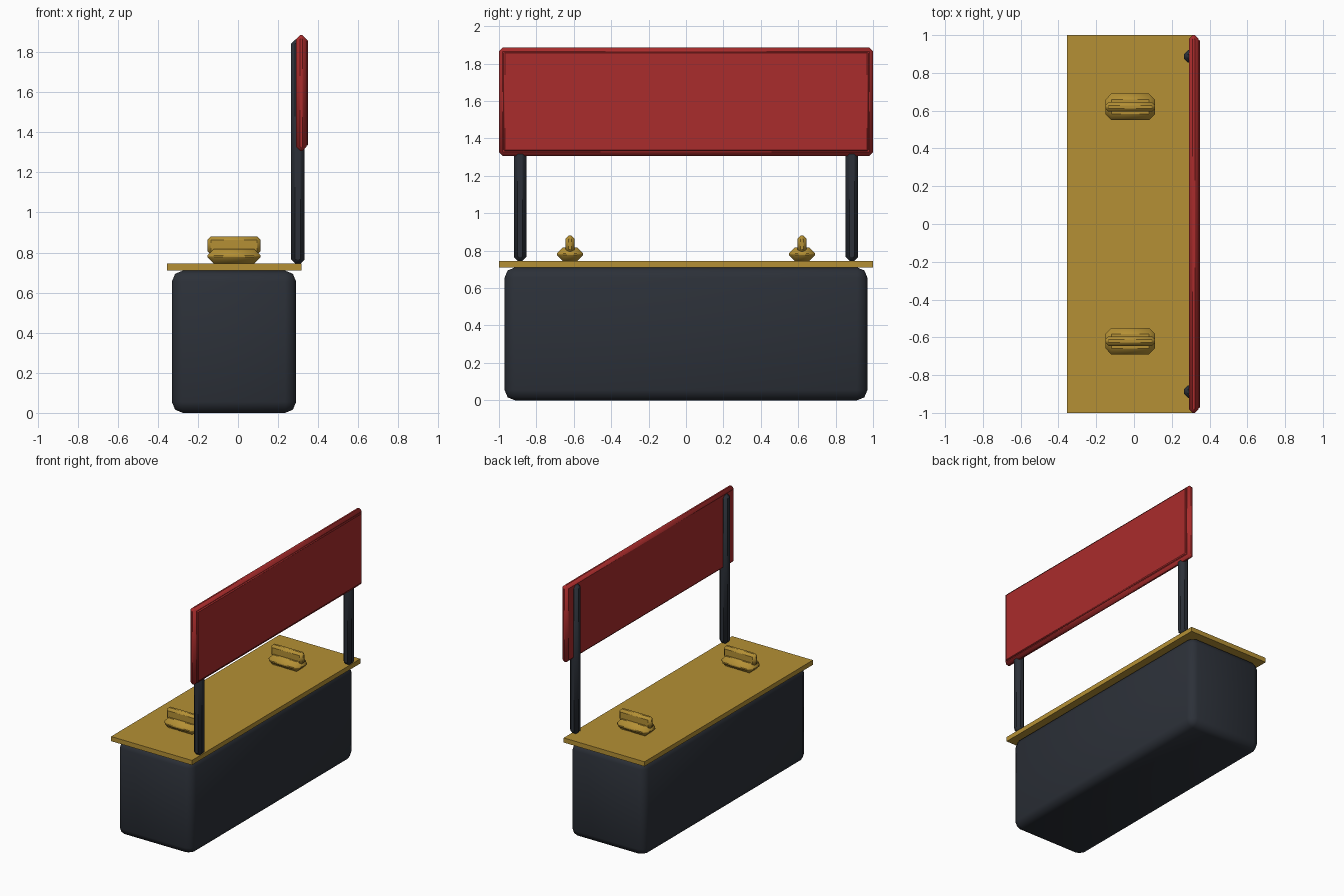
import bpy, math

if "Cube" in bpy.data.objects:
    bpy.data.objects.remove(bpy.data.objects["Cube"])


def material(name, rgb):
    m = bpy.data.materials.new(name)
    m.diffuse_color = (*rgb, 1)
    m.use_nodes = True
    m.node_tree.nodes["Principled BSDF"].inputs["Base Color"].default_value = m.diffuse_color
    return m


DARK = material("charcoal", (0.025, 0.03, 0.04))
GOLD = material("ochre", (0.46, 0.28, 0.035))
RED = material("red", (0.40, 0.025, 0.025))


def box(name, x, y, z, mat, bevel=0.0, segments=1, smooth=40):
    """Bevelled box from (min, max) ranges on each axis."""
    bpy.ops.mesh.primitive_cube_add(
        size=1, location=[(a + b) / 2 for a, b in (x, y, z)])
    ob = bpy.context.object
    ob.name = name
    ob.scale = [b - a for a, b in (x, y, z)]
    bpy.ops.object.transform_apply(location=False, rotation=False, scale=True)
    if bevel:
        mod = ob.modifiers.new("bevel", 'BEVEL')
        mod.width = bevel
        mod.segments = segments
        bpy.ops.object.modifier_apply(modifier="bevel")
    ob.data.materials.append(mat)
    bpy.ops.object.shade_smooth_by_angle(angle=math.radians(smooth))
    return ob


# Stall body and counter top
box("body", (-0.33, 0.29), (-0.97, 0.97), (0, 0.71), DARK, 0.055, 2, 60)
box("counter_top", (-0.355, 0.317), (-1, 1), (0.71, 0.745), GOLD)

# Sign board with a slightly raised front panel
box("sign_board", (0.29, 0.342), (-1, 1), (1.307, 1.885), RED, 0.02)
box("sign_panel", (0.32, 0.35), (-0.975, 0.975), (1.333, 1.862), RED, 0.006)

# Posts and counter handles, one of each per side
for side, s in (("left", -1), ("right", 1)):
    def span(centre, half):
        return (s * centre - half, s * centre + half)

    box(f"{side}_post", (0.265, 0.332), span(0.887, 0.033),
        (0.745, 1.862), DARK, 0.02)
    box(f"{side}_handle_base", (-0.152, 0.112), span(0.62, 0.07),
        (0.745, 0.818), GOLD, 0.032)
    box(f"{side}_handle_grip", (-0.152, 0.112), span(0.62, 0.025),
        (0.79, 0.88), GOLD, 0.017)
